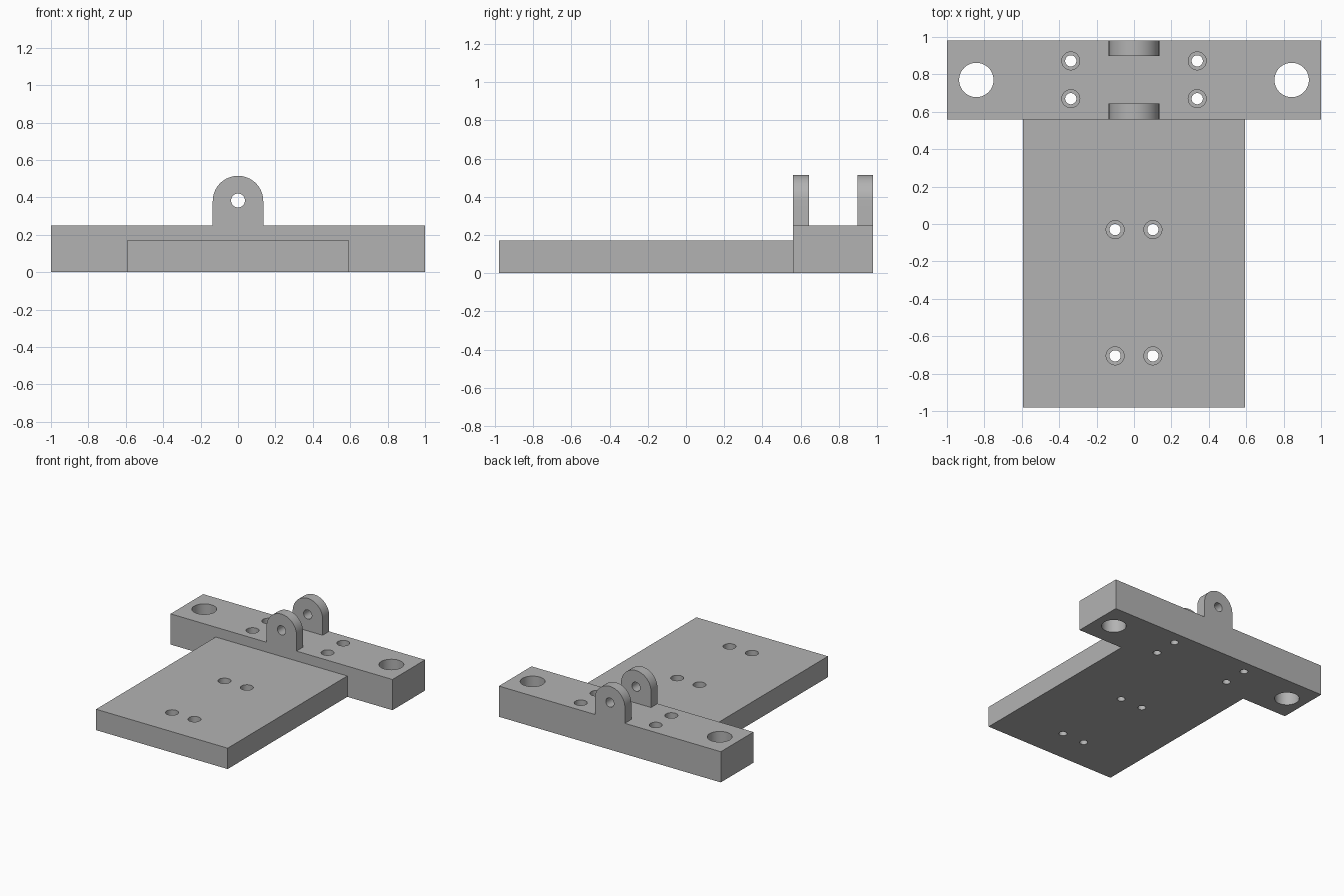
import bpy, bmesh, math
from mathutils import Matrix, Vector

cube = bpy.data.objects.get("Cube")
if cube:
    bpy.data.objects.remove(cube, do_unlink=True)

grey = bpy.data.materials.new("machined_grey")
grey.use_nodes = True
colour = (0.45, 0.45, 0.45, 1)
grey.diffuse_color = colour
grey.node_tree.nodes["Principled BSDF"].inputs["Base Color"].default_value = colour

BLOCK_TOP, PLATE_TOP = 0.25, 0.17
FRONT, STEP, BACK = -0.98, 0.56, 0.98


def add_object(name, bm):
    bmesh.ops.recalc_face_normals(bm, faces=bm.faces[:])
    mesh = bpy.data.meshes.new(name)
    bm.to_mesh(mesh)
    bm.free()
    mesh.materials.append(grey)
    obj = bpy.data.objects.new(name, mesh)
    bpy.context.collection.objects.link(obj)
    return obj


def box(name, half_x, y0, y1, top):
    bm = bmesh.new()
    bmesh.ops.create_cube(bm, size=1)
    bmesh.ops.scale(bm, vec=(2 * half_x, y1 - y0, top), verts=bm.verts)
    bmesh.ops.translate(bm, vec=(0, (y0 + y1) / 2, top / 2), verts=bm.verts)
    return add_object(name, bm)


def drill(obj, start, end, radius):
    """Cut a round hole between two points."""
    start, end = Vector(start), Vector(end)
    axis = end - start
    turn = axis.to_track_quat('Z', 'Y').to_matrix().to_4x4()
    bm = bmesh.new()
    bmesh.ops.create_cone(bm, cap_ends=True, segments=48, radius1=radius, radius2=radius,
                          depth=axis.length, matrix=Matrix.Translation((start + end) / 2) @ turn)
    cutter = add_object("hole_cutter", bm)
    cutter.hide_render = True
    mod = obj.modifiers.new("hole", 'BOOLEAN')
    mod.operation, mod.solver, mod.object = 'DIFFERENCE', 'EXACT', cutter
    bpy.context.view_layer.objects.active = obj
    bpy.ops.object.modifier_apply(modifier=mod.name)
    bpy.data.objects.remove(cutter, do_unlink=True)


def screw_hole(obj, x, y, top):
    """Through hole with a wider counterbore at the top."""
    drill(obj, (x, y, top - 0.09), (x, y, top + 0.1), 0.048)
    drill(obj, (x, y, -0.1), (x, y, top + 0.1), 0.03)


def lug(name, y0, y1):
    """Round-topped upright ear with a pin hole."""
    half, centre = 0.135, 0.38
    outline = [(-half, BLOCK_TOP), (half, BLOCK_TOP)]
    for i in range(33):
        a = math.pi * i / 32
        outline.append((half * math.cos(a), centre + half * math.sin(a)))
    bm = bmesh.new()
    face = bm.faces.new([bm.verts.new((x, y0, z)) for x, z in outline])
    side = bmesh.ops.extrude_face_region(bm, geom=[face])["geom"]
    moved = [v for v in side if isinstance(v, bmesh.types.BMVert)]
    bmesh.ops.translate(bm, vec=(0, y1 - y0, 0), verts=moved)
    obj = add_object(name, bm)
    drill(obj, (0, y0 - 0.1, 0.383), (0, y1 + 0.1, 0.383), 0.037)
    return obj


# Main parts
plate = box("base_plate", 0.593, FRONT, STEP, PLATE_TOP)
block = box("cross_block", 1.0, STEP, BACK, BLOCK_TOP)
lugs = [lug("front_lug", STEP, STEP + 0.083), lug("back_lug", BACK - 0.083, BACK)]

# Holes, mirrored left and right
for side in (-1, 1):
    drill(block, (side * 0.843, 0.77, -0.1), (side * 0.843, 0.77, 0.4), 0.092)
    for y in (0.67, 0.872):
        screw_hole(block, side * 0.338, y, BLOCK_TOP)
    for y in (-0.03, -0.705):
        screw_hole(plate, side * 0.101, y, PLATE_TOP)

# Smooth the round walls, keep the edges sharp
bpy.ops.object.select_all(action='DESELECT')
for obj in [plate, block] + lugs:
    obj.select_set(True)
    bpy.context.view_layer.objects.active = obj
bpy.ops.object.shade_smooth_by_angle(angle=math.radians(30))
